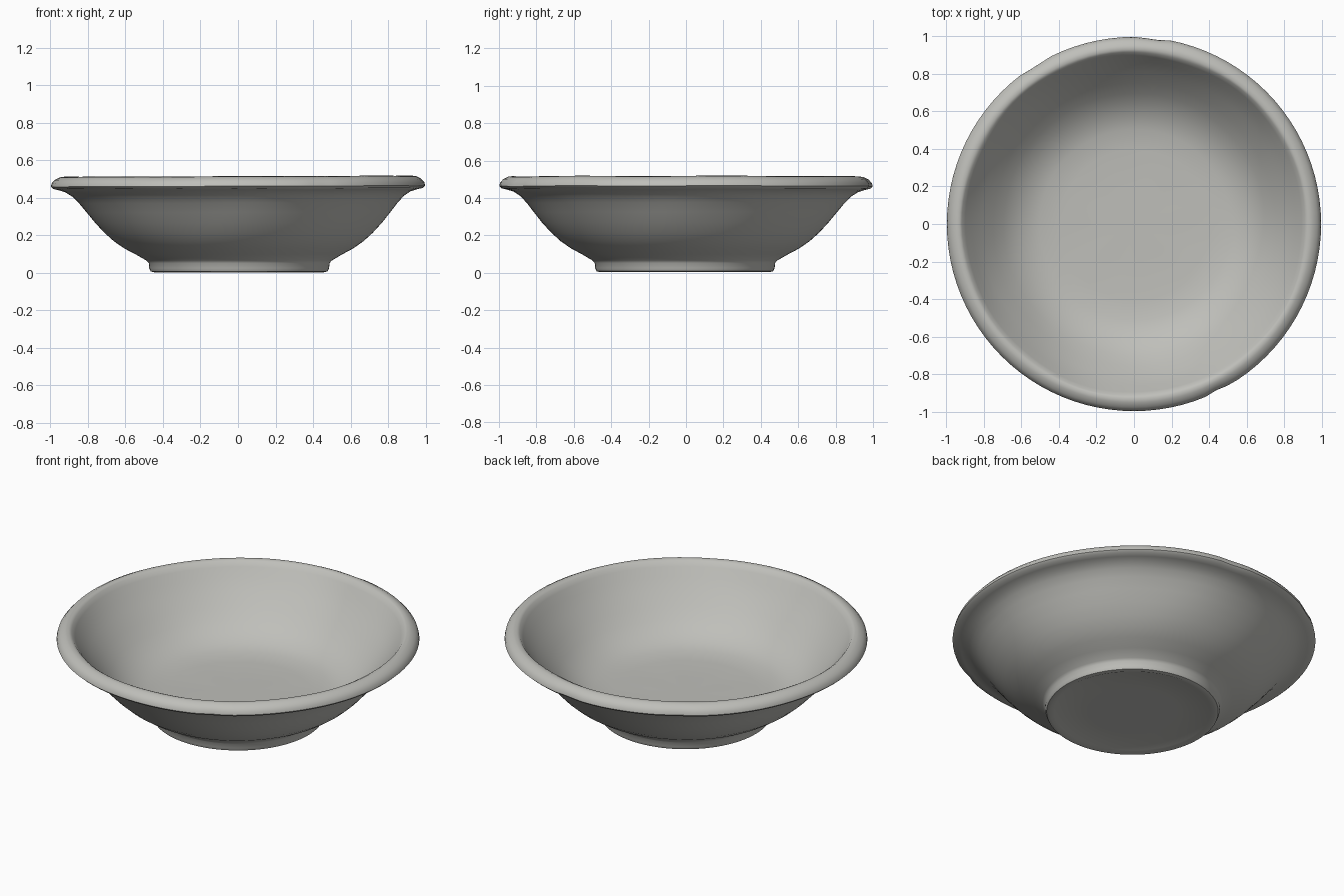
import bpy, bmesh, math

if "Cube" in bpy.data.objects:
    bpy.data.objects.remove(bpy.data.objects["Cube"])

SEGMENTS = 96

# Half section (radius, height): underside, foot, outer wall, rolled rim, inner wall, floor
PROFILE = [
    (0.25, 0.012), (0.43, 0.012), (0.452, 0.003), (0.472, 0.008), (0.480, 0.025),
    (0.482, 0.052), (0.495, 0.066), (0.55, 0.098), (0.61, 0.130), (0.665, 0.168),
    (0.715, 0.213), (0.765, 0.267), (0.81, 0.323), (0.85, 0.373), (0.885, 0.409),
    (0.920, 0.432), (0.955, 0.443), (0.985, 0.450), (0.998, 0.462), (0.994, 0.480),
    (0.977, 0.499), (0.952, 0.512), (0.930, 0.515), (0.915, 0.507), (0.897, 0.483),
    (0.865, 0.436), (0.815, 0.374), (0.755, 0.306), (0.70, 0.251), (0.645, 0.207),
    (0.58, 0.172), (0.51, 0.150), (0.40, 0.141), (0.20, 0.139),
]

# Small chips in the rim: (angle in degrees, depth)
CHIPS = [(84, 0.012), (122, 0.010), (297, 0.010)]


def handmade(r, z, a):
    """Gentle unevenness of a hand-thrown pot."""
    wall = min(max((z - 0.06) / 0.4, 0), 1)
    r += wall * 0.002 * (math.sin(5 * a + 9 * z) + math.sin(9 * a - 14 * z)) * (r < 0.93)
    z += wall * 0.003 * (math.cos(a) + 0.4 * math.sin(7 * a))
    if r > 0.94:
        for deg, depth in CHIPS:
            d = math.degrees(a) - deg
            r -= depth * math.exp(-(d / 2.5) ** 2) * (r - 0.94) / 0.06
    # the foot sits slightly off centre
    off = (1 - wall) * 0.006
    return r * math.cos(a) + off, r * math.sin(a) - off, z


# Lathe the profile into a closed bowl
bm = bmesh.new()
rings = []
for r, z in PROFILE:
    rings.append([bm.verts.new(handmade(r, z, 2 * math.pi * i / SEGMENTS))
                  for i in range(SEGMENTS)])
for lower, upper in zip(rings, rings[1:]):
    for i in range(SEGMENTS):
        j = (i + 1) % SEGMENTS
        bm.faces.new((lower[i], lower[j], upper[j], upper[i]))

# Close the underside and the floor
for ring, z in ((rings[0], 0.012), (rings[-1], 0.139)):
    centre = bm.verts.new((0, 0, z))
    for i in range(SEGMENTS):
        bm.faces.new((ring[i], ring[(i + 1) % SEGMENTS], centre))

bmesh.ops.recalc_face_normals(bm, faces=bm.faces[:])
mesh = bpy.data.meshes.new("bowl")
bm.to_mesh(mesh)
bm.free()
bowl = bpy.data.objects.new("bowl", mesh)
bpy.context.collection.objects.link(bowl)

# Warm grey clay
clay = bpy.data.materials.new("clay")
clay.diffuse_color = (0.52, 0.52, 0.49, 1)
clay.use_nodes = True
clay.node_tree.nodes["Principled BSDF"].inputs["Base Color"].default_value = clay.diffuse_color
mesh.materials.append(clay)

# Smooth glaze-like shading, keeping the foot edge crisp
bpy.context.view_layer.objects.active = bowl
bowl.select_set(True)
bpy.ops.object.shade_smooth_by_angle(angle=math.radians(50))
